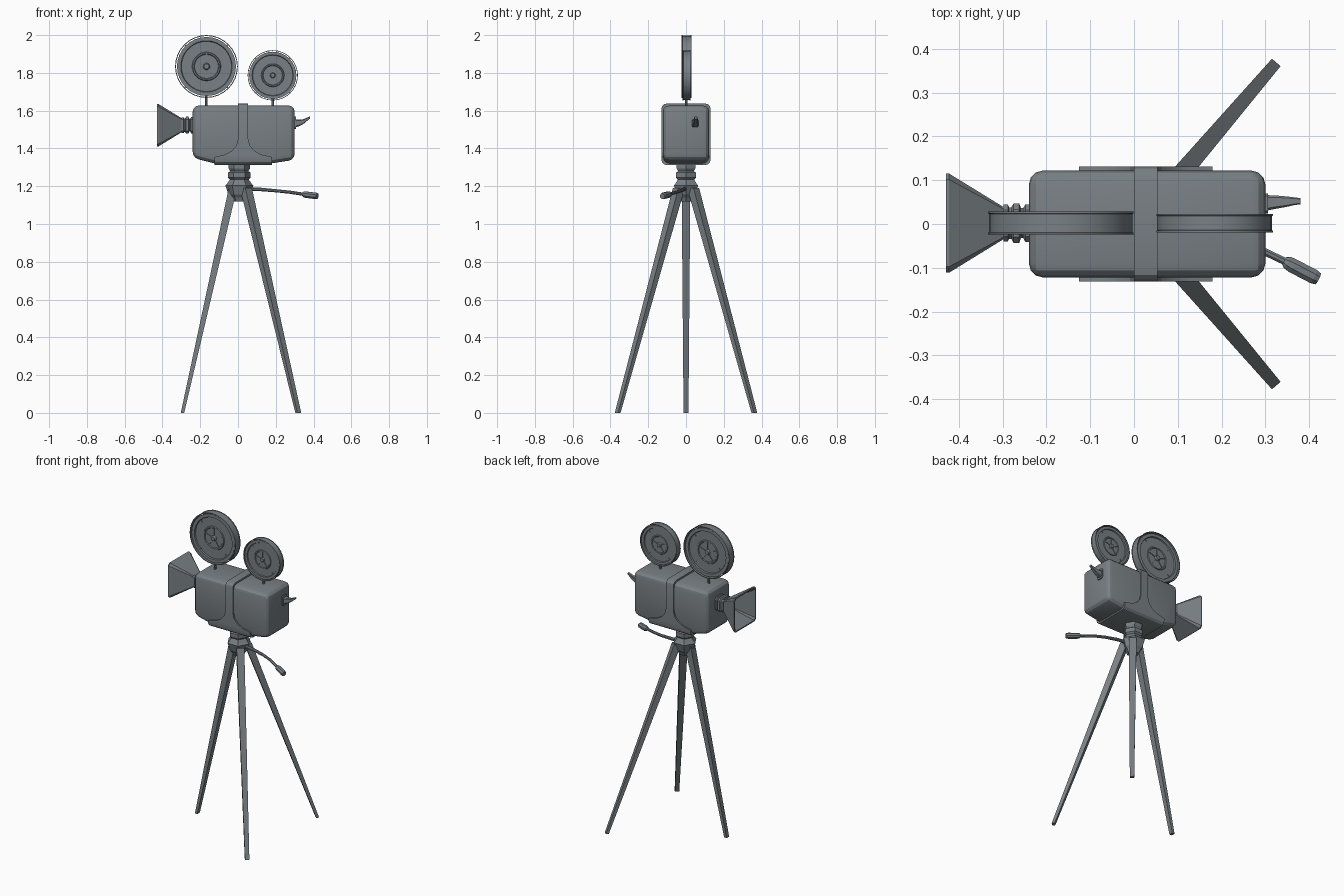
import bpy, bmesh, math
from mathutils import Vector

if "Cube" in bpy.data.objects:
    bpy.data.objects.remove(bpy.data.objects["Cube"])

grey = bpy.data.materials.new("slate grey")
grey.diffuse_color = (0.19, 0.215, 0.23, 1)
grey.use_nodes = True
grey.node_tree.nodes["Principled BSDF"].inputs["Base Color"].default_value = grey.diffuse_color


def finish(bm, name, smooth=None):
    bmesh.ops.recalc_face_normals(bm, faces=bm.faces[:])
    me = bpy.data.meshes.new(name)
    bm.to_mesh(me)
    bm.free()
    me.materials.append(grey)
    ob = bpy.data.objects.new(name, me)
    bpy.context.collection.objects.link(ob)
    if smooth:
        bpy.context.view_layer.objects.active = ob
        ob.select_set(True)
        bpy.ops.object.shade_smooth_by_angle(angle=math.radians(smooth))
        ob.select_set(False)
    return ob


def loft(name, rings, closed=False, smooth=None):
    """Skin a list of equal-length point rings, capped or joined end to end."""
    bm = bmesh.new()
    vs = [[bm.verts.new(p) for p in r] for r in rings]
    n = len(vs[0])
    pairs = list(zip(vs, vs[1:])) + ([(vs[-1], vs[0])] if closed else [])
    for a, b in pairs:
        for i in range(n):
            j = (i + 1) % n
            bm.faces.new((a[i], a[j], b[j], b[i]))
    if not closed:
        bm.faces.new(vs[0])
        bm.faces.new(vs[-1])
    return finish(bm, name, smooth)


def slab(bm, profile, half):
    """Extrude an XZ profile from -half to +half in y."""
    a = [bm.verts.new((x, -half, z)) for x, z in profile]
    b = [bm.verts.new((x, half, z)) for x, z in profile]
    bm.faces.new(a)
    bm.faces.new(b[::-1])
    for i in range(len(a)):
        j = (i + 1) % len(a)
        bm.faces.new((a[i], b[i], b[j], a[j]))


def bevel(bm, edges, width, segs):
    bmesh.ops.bevel(bm, geom=edges, offset=width, segments=segs, profile=0.5, affect='EDGES')


def square(x, y0, z0, hy, hz, c=0.15):
    """Corner-cut square section across the x axis."""
    k = 1 - c
    pts = [(1, k), (k, 1), (-k, 1), (-1, k), (-1, -k), (-k, -1), (k, -1), (1, -k)]
    return [(x, y0 + u * hy, z0 + v * hz) for u, v in pts]


def tube(name, path, radii, n=8, smooth=None):
    pts = [Vector(p) for p in path]
    rings = []
    for i, p in enumerate(pts):
        d = (pts[min(i + 1, len(pts) - 1)] - pts[max(i - 1, 0)]).normalized()
        s = d.cross(Vector((0, 0, 1)))
        if s.length < 0.01:
            s = Vector((1, 0, 0))
        s.normalize()
        t = s.cross(d)
        rings.append([p + radii[i] * (s * math.cos(a) + t * math.sin(a))
                      for a in (2 * math.pi * (k + .5) / n for k in range(n))])
    return loft(name, rings, smooth=smooth)


# Camera body, with the underside rising towards both ends
bm = bmesh.new()
slab(bm, [(-.24, 1.627), (.30, 1.627), (.30, 1.34), (.17, 1.32), (-.12, 1.32), (-.24, 1.35)], .122)
bm.normal_update()
bevel(bm, [e for e in bm.edges if e.calc_face_angle(0) > .5], .032, 3)
finish(bm, "camera_body", 25)

# Central strap that flares into a cradle under the body
flare = [(.0, 1.45), (-.009, 1.415), (-.032, 1.388), (-.07, 1.367), (-.125, 1.355), (-.125, 1.312)]
left = [(0, 1.638)] + flare
right = [(.054 - x, z) for x, z in left]
bm = bmesh.new()
slab(bm, left + right[::-1], .131)
bevel(bm, [e for e in bm.edges
           if all(abs(v.co.z - 1.638) < .001 for v in e.verts) and abs(e.verts[0].co.y - e.verts[1].co.y) < .001
           or all(abs(v.co.z - 1.312) < .001 for v in e.verts) and abs(e.verts[0].co.y - e.verts[1].co.y) < .001],
      .03, 3)
finish(bm, "strap_and_cradle", 25)

# Lens bellows and hollow square hood
LZ = 1.523
loft("lens_mount", [square(x, 0.002, LZ, h, h, .3) for x, h in
     [(-.23, .043), (-.248, .043), (-.253, .034), (-.258, .034), (-.262, .045), (-.275, .045),
      (-.28, .036), (-.285, .036), (-.288, .042), (-.298, .042)]])
loft("lens_hood", [square(x, 0.002, LZ, h, h, .12) for x, h in
     [(-.285, .034), (-.3, .038), (-.422, .113), (-.429, .113), (-.429, .105), (-.30, .026), (-.298, .0)]])

# Viewfinder on the rear face: plate and upturned horn
loft("viewfinder_plate", [square(x, .047, 1.535, .023, .033, .25) for x in (.295, .306)])
loft("viewfinder_horn", [square(x, y, z, hy, hz, .3) for x, y, z, hy, hz in
     [(.30, .048, 1.533, .018, .022), (.325, .05, 1.535, .015, .017), (.348, .051, 1.543, .012, .012),
      (.365, .052, 1.554, .009, .009), (.38, .052, 1.563, .007, .006)]], smooth=30)


def lathe(name, cx, cz, profile, closed=False, n=32):
    rings = [[(cx + r * math.cos(2 * math.pi * k / n), .002 + y, cz + r * math.sin(2 * math.pi * k / n))
              for k in range(n)] for r, y in profile]
    return loft(name, rings, closed, 30)


# Film reels: open rim, stepped disc, hub, spokes, ticks and post
def reel(name, cx, cz, R, w):
    lathe(name + "_rim", cx, cz, [(R, -w), (R, -w + .004), (R * .985, -w + .005), (R * .985, w - .005),
          (R, w - .004), (R, w), (R * .972, w), (R * .972, -w)], True)
    face = [(.08, .9), (.10, .72), (.11, .45), (.38, .45), (.40, .65), (.44, .65), (.46, .45),
            (.80, .45), (.82, .75), (.94, .75)]
    half = [(R * r, w * y) for r, y in face]
    lathe(name + "_disc", cx, cz, half + [(r, -y) for r, y in half[::-1]])
    bars = [(2 * math.pi * k / 5 + math.pi / 2, .09, .41, .016) for k in range(5)]
    bars += [(math.pi / 4 + math.pi / 2 * k, .70, .83, .008) for k in range(4)]
    bars += [(math.pi / 4 + math.pi / 2 * k, .92, .98, .012) for k in range(4)]
    bm = bmesh.new()
    for a, r0, r1, h in bars:
        c, s = math.cos(a), math.sin(a)
        res = bmesh.ops.create_cube(bm, size=2)
        for v in res["verts"]:
            r = R * (r0 if v.co.x < 0 else r1)
            t = v.co.z * h * R
            v.co = (cx + r * c - t * s, .002 + v.co.y * w * .62, cz + r * s + t * c)
    finish(bm, name + "_spokes")
    tube(name + "_post", [(cx, .002, 1.615), (cx, .002, cz - R * .9)], [.007, .007])


reel("front_reel", -.167, 1.834, .166, .026)
reel("rear_reel", .184, 1.787, .133, .021)

# Tripod head: stacked hexagonal collars
loft("tripod_head", [[(.007 + r * math.cos(k * math.pi / 3), r * math.sin(k * math.pi / 3), z)
     for k in range(6)] for z, r in
     [(1.12, .036), (1.14, .045), (1.155, .058), (1.205, .074), (1.212, .066), (1.235, .05), (1.245, .06),
      (1.272, .06), (1.28, .048), (1.295, .057), (1.318, .057)]])


# Three tapered legs
def leg(name, top, foot):
    d = Vector((foot[0] - top[0], foot[1] - top[1], 0)).normalized()
    t = Vector((-d.y, d.x, 0))
    rings = []
    for (x, y), z, a, b in ((foot, 0, .009, .013), (top, 1.19, .022, .023)):
        rings.append([Vector((x, y, z)) + d * a * u + t * b * v
                      for u, v in ((1, 1), (-1, 1), (-1, -1), (1, -1))])
    loft(name, rings)


leg("left_leg", (-.027, 0), (-.294, 0))
for side, s in (("front", -1), ("back", 1)):
    leg(side + "_right_leg", (.042, .038 * s), (.319, .362 * s))

# Curved pan handle with a thicker grip
tube("pan_handle", [(.04, -.005, 1.187), (.12, -.012, 1.183), (.2, -.027, 1.176), (.27, -.05, 1.169),
                    (.35, -.088, 1.157)], [.011, .010, .009, .009, .009], smooth=30)
tube("handle_grip", [(.342, -.084, 1.158), (.35, -.088, 1.157), (.362, -.095, 1.155), (.41, -.12, 1.149),
                     (.42, -.125, 1.147)], [.009, .016, .018, .018, .015])
